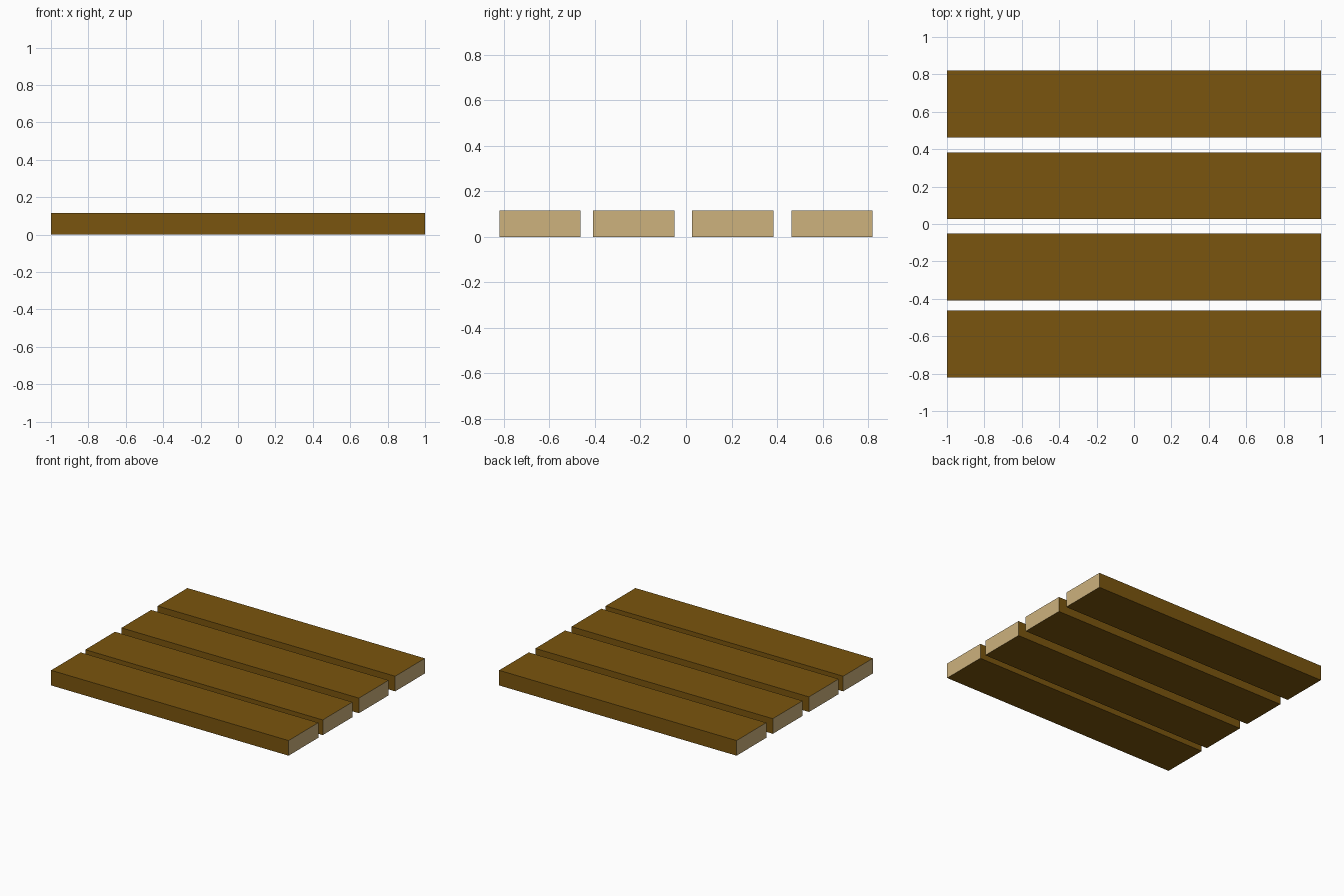
import bpy
import bmesh

if "Cube" in bpy.data.objects:
    bpy.data.objects.remove(bpy.data.objects["Cube"])


def material(name, rgb):
    def lin(c):
        c /= 255
        return c / 12.92 if c <= 0.04045 else ((c + 0.055) / 1.055) ** 2.4
    m = bpy.data.materials.new(name)
    m.diffuse_color = (*[lin(c) for c in rgb], 1)
    m.use_nodes = True
    m.node_tree.nodes["Principled BSDF"].inputs["Base Color"].default_value = m.diffuse_color
    return m


bark = material("brown wood", (122, 85, 14))
cut = material("pale end grain", (205, 178, 125))

LENGTH, WIDTH, HEIGHT = 2.0, 0.357, 0.115


def plank(name, y):
    bm = bmesh.new()
    bmesh.ops.create_cube(bm, size=1)
    bmesh.ops.scale(bm, vec=(LENGTH, WIDTH, HEIGHT), verts=bm.verts)
    bm.normal_update()
    # sawn ends are pale, the long sides brown
    for f in bm.faces:
        f.material_index = 1 if abs(f.normal.x) > 0.5 else 0
    mesh = bpy.data.meshes.new(name)
    bm.to_mesh(mesh)
    bm.free()
    mesh.materials.append(bark)
    mesh.materials.append(cut)
    ob = bpy.data.objects.new(name, mesh)
    ob.location = (0, y, HEIGHT / 2)
    bpy.context.collection.objects.link(ob)


# four planks, the front pair set slightly closer together
for i, y in enumerate((-0.641, -0.230, 0.205, 0.641)):
    plank(f"plank_{i + 1}", y)
